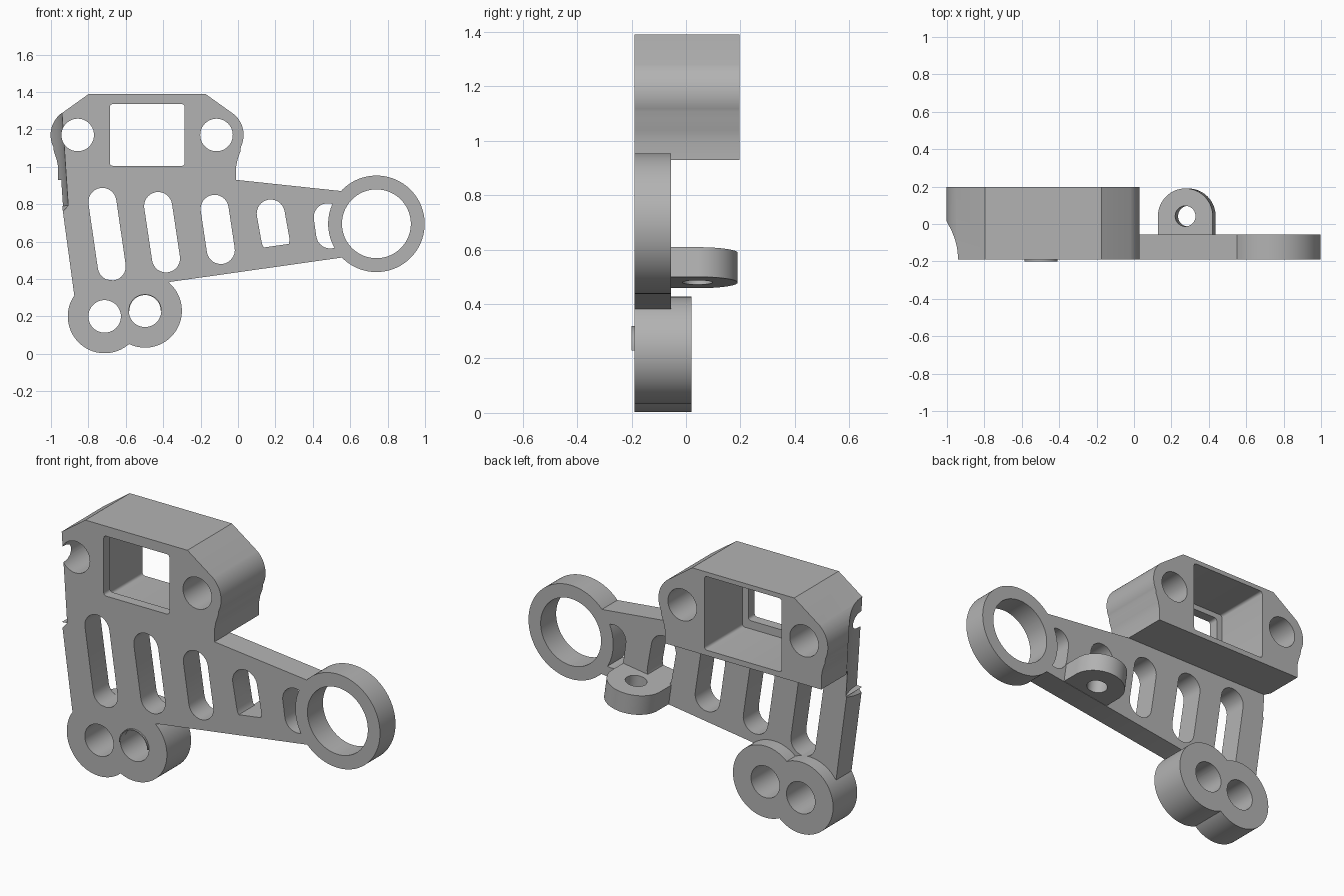
import bpy, bmesh, math
from mathutils import Matrix, Vector

cube = bpy.data.objects.get("Cube")
if cube:
    bpy.data.objects.remove(cube, do_unlink=True)

FRONT = -0.19

grey = bpy.data.materials.new("plain grey")
grey.use_nodes = True
grey.diffuse_color = (0.45, 0.45, 0.45, 1)
grey.node_tree.nodes["Principled BSDF"].inputs["Base Color"].default_value = (0.45, 0.45, 0.45, 1)


def finish(name, bm):
    bmesh.ops.recalc_face_normals(bm, faces=bm.faces)
    mesh = bpy.data.meshes.new(name)
    bm.to_mesh(mesh)
    bm.free()
    mesh.materials.append(grey)
    ob = bpy.data.objects.new(name, mesh)
    bpy.context.scene.collection.objects.link(ob)
    return ob


def prism(name, pts, w0, w1, upright=True):
    """Extrude a 2D outline along y (upright) or along z."""
    bm = bmesh.new()
    place = (lambda u, v, w: (u, w, v)) if upright else (lambda u, v, w: (u, v, w))
    face = bm.faces.new([bm.verts.new(place(u, v, w0)) for u, v in pts])
    ext = bmesh.ops.extrude_face_region(bm, geom=[face])
    shift = Vector(place(0, 0, w1 - w0))
    bmesh.ops.translate(bm, vec=shift, verts=[g for g in ext["geom"] if isinstance(g, bmesh.types.BMVert)])
    return finish(name, bm)


def arc(c, r, a0, a1, n):
    return [(c[0] + r * math.cos(a0 + (a1 - a0) * i / n),
             c[1] + r * math.sin(a0 + (a1 - a0) * i / n)) for i in range(n + 1)]


def disc(name, c, r, w0, w1, upright=True, n=64):
    return prism(name, arc(c, r, 0, math.tau, n)[:-1], w0, w1, upright)


def rounded(centres, r, n=16):
    """Outline around counter-clockwise corner centres."""
    pts = []
    for i, c in enumerate(centres):
        p, q = centres[i - 1], centres[(i + 1) % len(centres)]
        a0 = math.atan2(-(c[0] - p[0]), c[1] - p[1])
        a1 = math.atan2(-(q[0] - c[0]), q[1] - c[1])
        if a1 < a0:
            a1 += math.tau
        pts += arc(c, r, a0, a1, n)
    return pts


def box_outline(x0, x1, z0, z1, r=0.015):
    return rounded([(x0 + r, z0 + r), (x1 - r, z0 + r), (x1 - r, z1 - r), (x0 + r, z1 - r)], r, 4)


def combine(target, other, operation):
    mod = target.modifiers.new(operation, 'BOOLEAN')
    mod.operation = operation
    mod.solver = 'EXACT'
    mod.object = other
    bpy.context.view_layer.objects.active = target
    bpy.ops.object.modifier_apply(modifier=mod.name)
    bpy.data.objects.remove(other, do_unlink=True)


# Tapered arm plate with slanted slots
bracket = prism("bracket", [(-0.875, 0.31), (-0.6, 0.3), (-0.36, 0.385), (0.6, 0.521),
                            (0.6, 0.865), (-0.01, 0.93), (-0.02, 0.95), (-0.962, 0.95)], FRONT, -0.055)
slots = [((-0.725, 0.812), (-0.675, 0.467)), ((-0.427, 0.79), (-0.385, 0.51)),
         ((-0.125, 0.775), (-0.092, 0.555)), ((0.175, 0.75), (0.2, 0.61)), ((0.48, 0.73), (0.493, 0.638))]
for top, bottom in slots:
    combine(bracket, prism("slot", rounded([top, bottom], 0.075), -0.3, 0.1), 'DIFFERENCE')

# Ear tab on the back, tilted with the lower edge
tab = prism("tab", [(-0.148, FRONT), (0.148, FRONT)] + arc((0, 0.042), 0.148, 0, math.pi, 32), 0, 0.11, False)
combine(tab, disc("tab_hole", (0, 0.042), 0.055, -0.1, 0.3, False, 40), 'DIFFERENCE')
tab.data.transform(Matrix.Translation((0.29, 0, 0.479)) @ Matrix.Rotation(-0.142, 4, 'Y'))
combine(bracket, tab, 'UNION')

# Ring at the arm tip
combine(bracket, disc("ring", (0.74, 0.695), 0.258, FRONT, -0.055, n=96), 'UNION')
combine(bracket, disc("ring_hole", (0.74, 0.695), 0.184, -0.3, 0.1, n=96), 'DIFFERENCE')

# Twin bosses at the foot
bosses = [(-0.713, 0.2), (-0.497, 0.23)]
for c in bosses:
    combine(bracket, disc("boss", c, 0.197, FRONT, 0.02, n=96), 'UNION')
for c in bosses:
    combine(bracket, disc("boss_hole", c, 0.087, -0.3, 0.1), 'DIFFERENCE')

# Sensor head, outline mirrored about its middle
MID = -0.486
half = [(-0.01, 0.93), (-0.01, 1.0), (-0.002, 1.04), (0.012, 1.08)]
half += arc((-0.115, 1.17), 0.145, -0.45, 0.86, 16) + [(-0.175, 1.39)]
head = prism("head", half + [(2 * MID - x, z) for x, z in reversed(half)], FRONT, 0.197)
combine(bracket, head, 'UNION')
for x in (-0.115, -0.857):
    combine(bracket, disc("head_hole", (x, 1.17), 0.087, -0.3, 0.3), 'DIFFERENCE')
combine(bracket, prism("window", box_outline(-0.685, -0.285, 1.005, 1.335), -0.3, 0.1), 'DIFFERENCE')
combine(bracket, prism("pocket", box_outline(-0.72, -0.25, 0.96, 1.365), -0.135, 0.3), 'DIFFERENCE')

# Scooped relief down the front right edge, ending in a cone
lean = Matrix.Translation((-1.247, FRONT, 0.77)) @ Matrix.Rotation(-0.067, 4, 'Y')
for r0, depth, mid in ((0.34, 1.0, 0.5), (0.0, 0.34, -0.17)):
    bm = bmesh.new()
    bmesh.ops.create_cone(bm, cap_ends=True, segments=96, radius1=r0, radius2=0.34, depth=depth,
                          matrix=lean @ Matrix.Translation((0, 0, mid)))
    combine(bracket, finish("relief", bm), 'DIFFERENCE')

# Thin half lip standing out of the second boss hole
c = bosses[1]
lip = prism("hole_lip", arc(c, 0.089, 0, math.pi, 24) + arc(c, 0.084, math.pi, 0, 24), -0.2, -0.15)

for ob in (bracket, lip):
    bpy.ops.object.select_all(action='DESELECT')
    ob.select_set(True)
    bpy.context.view_layer.objects.active = ob
    bpy.ops.object.shade_smooth_by_angle(angle=math.radians(25))
